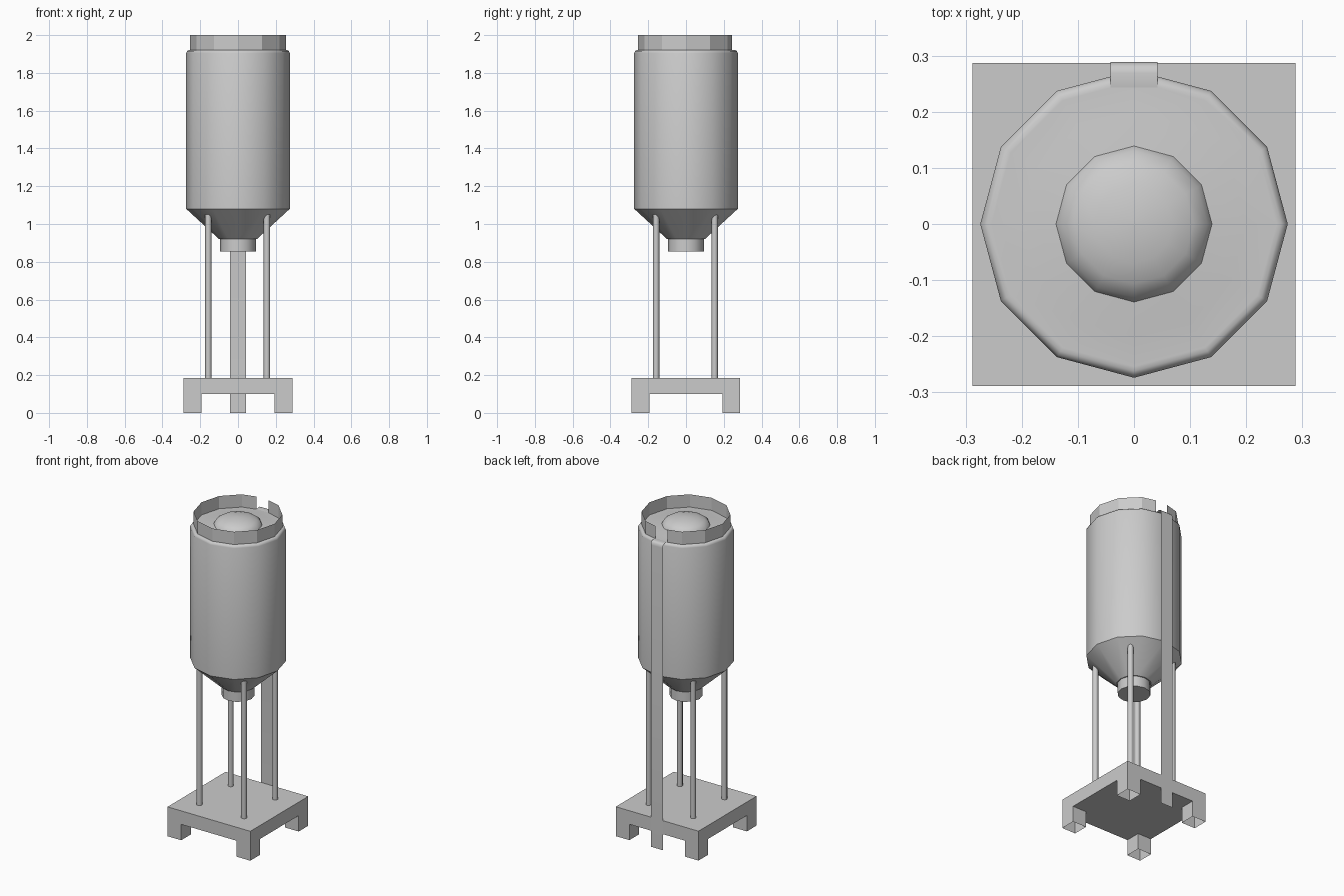
import bpy, bmesh, math

if "Cube" in bpy.data.objects:
    bpy.data.objects.remove(bpy.data.objects["Cube"])


def make(name, verts, faces, smooth=None, fix=True):
    me = bpy.data.meshes.new(name)
    me.from_pydata(verts, [], faces)
    if fix:
        bm = bmesh.new()
        bm.from_mesh(me)
        bmesh.ops.remove_doubles(bm, verts=bm.verts, dist=1e-5)
        bmesh.ops.recalc_face_normals(bm, faces=bm.faces)
        bm.to_mesh(me)
        bm.free()
    ob = bpy.data.objects.new(name, me)
    bpy.context.collection.objects.link(ob)
    if smooth:
        bpy.ops.object.select_all(action='DESELECT')
        ob.select_set(True)
        bpy.context.view_layer.objects.active = ob
        bpy.ops.object.shade_smooth_by_angle(angle=math.radians(smooth))
    return ob


def lathe(name, profile, n=12, centre=(0, 0), smooth=38):
    """Revolve (radius, z) points, closing both ends."""
    verts, faces = [], []
    for r, z in profile:
        for i in range(n):
            a = 2 * math.pi * i / n
            verts.append((centre[0] + r * math.cos(a), centre[1] + r * math.sin(a), z))
    for k in range(len(profile) - 1):
        for i in range(n):
            j = (i + 1) % n
            faces.append((k * n + i, k * n + j, (k + 1) * n + j, (k + 1) * n + i))
    faces.append(tuple(range(n))[::-1])
    faces.append(tuple((len(profile) - 1) * n + i for i in range(n)))
    return make(name, verts, faces, smooth)


# Tank: hopper cone, wall, rounded rim, gently rising lid and dome
dome = [(0.139 * math.cos(t), 1.93 + 0.052 * math.sin(t))
        for t in [math.radians(d) for d in (0, 20, 40, 60, 78, 89)]]
lathe("tank", [(0.1, 0.92), (0.274, 1.08), (0.274, 1.905), (0.270, 1.915),
               (0.262, 1.92), (0.254, 1.92), (0.2, 1.925)] + dome)

# Outlet under the cone
lathe("outlet", [(0.094, 0.855), (0.094, 0.925)])

# Support legs
for sx in (-1, 1):
    for sy in (-1, 1):
        lathe("support_leg", [(0.017, 0.18), (0.017, 1.05)], n=8,
              centre=(sx * 0.155 - 0.002, sy * 0.155 - 0.003), smooth=50)

# Guard rail: thin wall with a gap at the back
R, G = 0.254, 0.042
pts = [(G, R - G * math.tan(math.radians(15)))]
pts += [(R * math.cos(math.radians(60 - 30 * i)), R * math.sin(math.radians(60 - 30 * i)))
        for i in range(11)]
pts.append((-G, pts[0][1]))
verts = [(x, y, z) for x, y in pts for z in (1.92, 2.0)]
make("guard_rail", verts, [(2 * i, 2 * i + 2, 2 * i + 3, 2 * i + 1) for i in range(len(pts) - 1)])

# Ladder strip: flat sheet up the back that curls over the rim
path = [(0.289, 0.0), (0.289, 1.90)]
path += [(0.269 + 0.02 * math.cos(math.radians(d)), 1.905 + 0.02 * math.sin(math.radians(d)))
         for d in (30, 60, 90)]
path.append((0.243, 1.922))
verts = [(x, y, z) for y, z in path for x in (0.042, -0.042)]
make("ladder_strip", verts, [(2 * i, 2 * i + 1, 2 * i + 3, 2 * i + 2)
                             for i in range(len(path) - 1)], 40, fix=False)

# Base: slab on four corner feet with open bottoms
H, F = 0.288, 0.095
g = [-H, -H + F, H - F, H]
verts, faces = [], []


def quad(*vs):
    faces.append(tuple(range(len(verts), len(verts) + 4)))
    verts.extend((x, y - 0.001, z) for x, y, z in vs)


for i in range(3):
    for j in range(3):
        x0, x1, y0, y1 = g[i], g[i + 1], g[j], g[j + 1]
        quad((x0, y0, 0.185), (x1, y0, 0.185), (x1, y1, 0.185), (x0, y1, 0.185))
        if i == 1 or j == 1:
            quad((x0, y0, 0.1), (x0, y1, 0.1), (x1, y1, 0.1), (x1, y0, 0.1))
        else:
            c = [(x0, y0), (x1, y0), (x1, y1), (x0, y1)]
            for k in range(4):
                a, b = c[k], c[(k + 1) % 4]
                quad((*a, 0), (*b, 0), (*b, 0.1), (*a, 0.1))
for k in range(3):
    a, b = g[k], g[k + 1]
    for p, q in (((a, -H), (b, -H)), ((H, a), (H, b)), ((-a, H), (-b, H)), ((-H, -a), (-H, -b))):
        quad((*p, 0.1), (*q, 0.1), (*q, 0.185), (*p, 0.185))
make("base", verts, faces)
